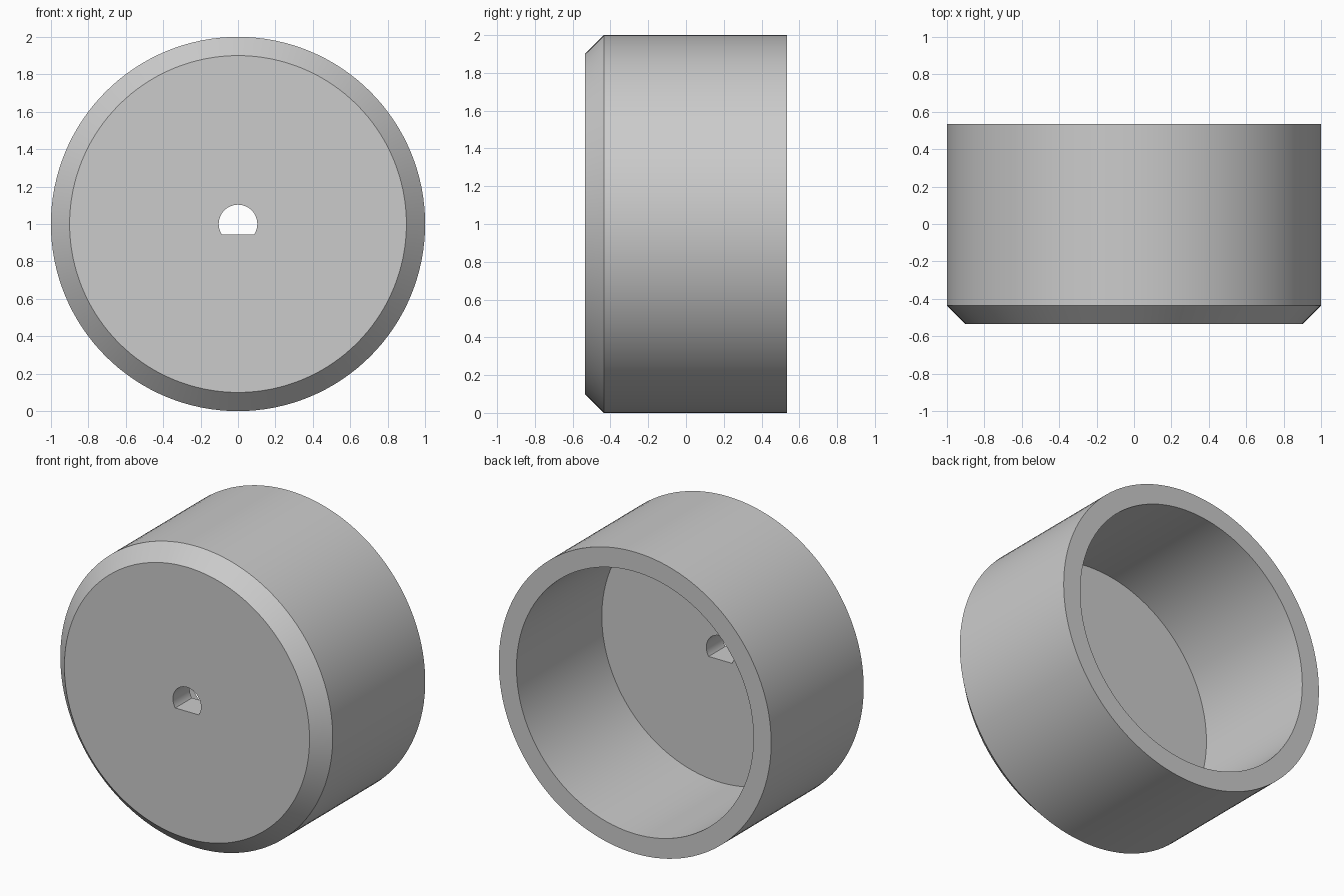
import bpy, bmesh
from math import sin, cos, pi, radians

if "Cube" in bpy.data.objects:
    bpy.data.objects.remove(bpy.data.objects["Cube"], do_unlink=True)

SEGMENTS = 128
HALF_DEPTH = 0.535
RADIUS, CHAMFER = 1.0, 0.1
INNER_RADIUS = 0.87
FLOOR_Y = -0.36
HOLE_RADIUS = 0.103
HOLE_FLAT = HOLE_RADIUS * sin(radians(33.75))   # flat lies on a segment boundary


def hole_radius(angle):
    """Circle with its bottom cut off flat."""
    s = sin(angle)
    return min(HOLE_RADIUS, HOLE_FLAT / -s) if s < 0 else HOLE_RADIUS


# Closed cross-section: (radius, y); None stands for the D-shaped hole edge
profile = [
    (None, -HALF_DEPTH),
    (RADIUS - CHAMFER, -HALF_DEPTH),
    (RADIUS, -HALF_DEPTH + CHAMFER),
    (RADIUS, HALF_DEPTH),
    (INNER_RADIUS, HALF_DEPTH),
    (INNER_RADIUS, FLOOR_Y),
    (None, FLOOR_Y),
]

# Sweep the cross-section around the y axis
bm = bmesh.new()
rings = []
for radius, y in profile:
    ring = []
    for i in range(SEGMENTS):
        a = 2 * pi * i / SEGMENTS
        r = hole_radius(a) if radius is None else radius
        ring.append(bm.verts.new((r * cos(a), y, RADIUS + r * sin(a))))
    rings.append(ring)
for k, ring in enumerate(rings):
    following = rings[(k + 1) % len(rings)]
    for i in range(SEGMENTS):
        j = (i + 1) % SEGMENTS
        bm.faces.new((ring[i], ring[j], following[j], following[i]))
bmesh.ops.recalc_face_normals(bm, faces=bm.faces)

mesh = bpy.data.meshes.new("round_cap")
bm.to_mesh(mesh)
bm.free()
cap = bpy.data.objects.new("round_cap", mesh)
bpy.context.collection.objects.link(cap)

# Plain grey material
grey = bpy.data.materials.new("light_grey")
grey.use_nodes = True
colour = (0.6, 0.6, 0.6, 1)
grey.diffuse_color = colour
grey.node_tree.nodes["Principled BSDF"].inputs["Base Color"].default_value = colour
mesh.materials.append(grey)

# Smooth walls with crisp edges
bpy.ops.object.select_all(action="DESELECT")
cap.select_set(True)
bpy.context.view_layer.objects.active = cap
bpy.ops.object.shade_smooth_by_angle(angle=radians(30))
